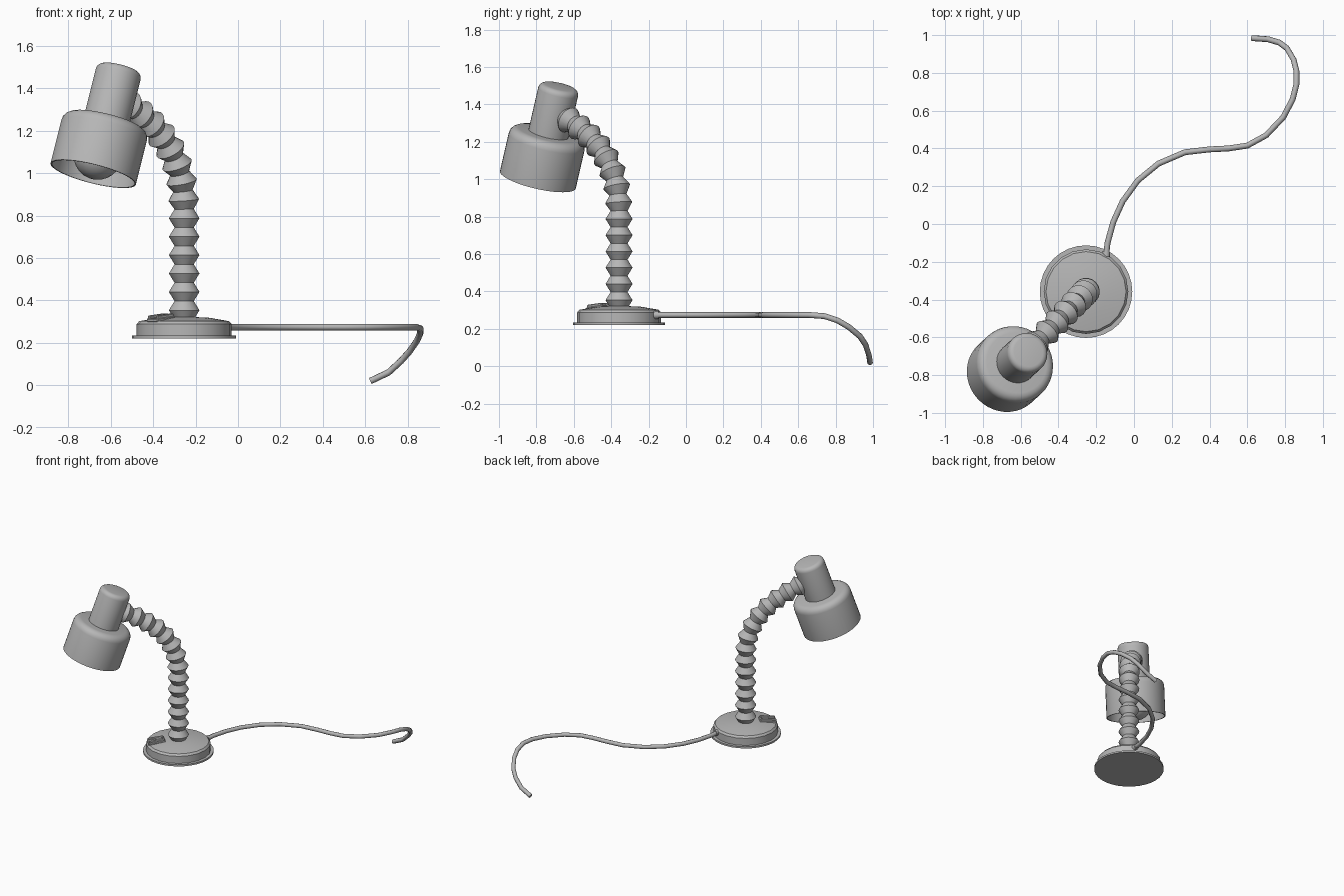
import bpy, bmesh, math
from mathutils import Vector, Matrix

cube = bpy.data.objects.get("Cube")
if cube:
    bpy.data.objects.remove(cube, do_unlink=True)

grey = bpy.data.materials.new("warm_grey")
grey.use_nodes = True
colour = (0.47, 0.47, 0.47, 1)
grey.diffuse_color = colour
grey.node_tree.nodes["Principled BSDF"].inputs["Base Color"].default_value = colour


def finish(name, bm, matrix=None, angle=30):
    bmesh.ops.recalc_face_normals(bm, faces=bm.faces)
    mesh = bpy.data.meshes.new(name)
    bm.to_mesh(mesh)
    bm.free()
    mesh.materials.append(grey)
    obj = bpy.data.objects.new(name, mesh)
    bpy.context.collection.objects.link(obj)
    if matrix:
        obj.matrix_world = matrix
    bpy.ops.object.select_all(action='DESELECT')
    obj.select_set(True)
    bpy.context.view_layer.objects.active = obj
    if angle:
        bpy.ops.object.shade_smooth_by_angle(angle=math.radians(angle))
    return obj


def lathe(name, profile, matrix, sides=32, angle=30):
    """Spin a (radius, height) profile around local z."""
    bm = bmesh.new()
    verts = [bm.verts.new((r, 0, h)) for r, h in profile]
    edges = [bm.edges.new(pair) for pair in zip(verts, verts[1:])]
    bmesh.ops.spin(bm, geom=verts + edges, cent=(0, 0, 0), axis=(0, 0, 1),
                   angle=math.tau, steps=sides, use_duplicate=False)
    bmesh.ops.remove_doubles(bm, verts=bm.verts, dist=0.0005)
    return finish(name, bm, matrix, angle)


def box(name, size, matrix, bevel=0.004):
    bm = bmesh.new()
    bmesh.ops.create_cube(bm, size=1, matrix=Matrix.Diagonal((*size, 1)))
    bmesh.ops.bevel(bm, geom=bm.edges[:], offset=bevel, segments=1, affect='EDGES')
    return finish(name, bm, matrix)


# Round base with a thin foot plate and a shallow domed top
base_xy = Vector((-0.254, -0.358, 0))
at_base = Matrix.Translation(base_xy)
lathe("foot_plate", [(0, 0.221), (0.245, 0.221), (0.245, 0.234), (0, 0.234)], at_base, 32)
lathe("base", [(0, 0.23), (0.224, 0.23), (0.224, 0.288), (0.212, 0.302),
               (0.12, 0.318), (0, 0.324)], at_base, 20, 20)

# Sliding switch on the base, under the lamp head
turn = Matrix.Rotation(math.radians(225), 4, 'Z')
tilt = Matrix.Rotation(math.radians(6), 4, 'Y')
at_switch = at_base @ turn @ Matrix.Translation((0.155, 0, 0.312)) @ tilt
box("switch_plate", (0.12, 0.075, 0.018), at_switch)
for side in (-1, 1):
    box("switch_rail", (0.11, 0.016, 0.02),
        at_switch @ Matrix.Translation((0, side * 0.026, 0.012)))
box("switch_button", (0.045, 0.03, 0.02),
    at_switch @ Matrix.Translation((-0.02, 0, 0.012)))

# Bellows neck: straight riser, then a bend toward the lamp head
bend = [Vector((-0.254, -0.358, 0.82)), Vector((-0.254, -0.358, 1.1)),
        Vector((-0.38, -0.49, 1.23)), Vector((-0.54, -0.655, 1.335))]


def bend_point(t):
    u = 1 - t
    return (bend[0] * u**3 + bend[1] * 3 * u * u * t
            + bend[2] * 3 * u * t * t + bend[3] * t**3)


track = [base_xy + Vector((0, 0, 0.31 + 0.51 * i / 50)) for i in range(50)]
track += [bend_point(i / 80) for i in range(81)]
lengths = [0]
for a, b in zip(track, track[1:]):
    lengths.append(lengths[-1] + (b - a).length)


def along(distance):
    for i in range(len(track) - 1):
        if lengths[i + 1] >= distance or i == len(track) - 2:
            step = track[i + 1] - track[i]
            f = (distance - lengths[i]) / step.length
            return track[i] + step * f, step.normalized()


ridges, sides = 14, 20
bm = bmesh.new()
rings = []
across = Vector((1, -1, 0)).normalized()
for k in range(2 * ridges + 1):
    centre, direction = along(lengths[-1] * k / (2 * ridges))
    radius = 0.073 if k % 2 else 0.046
    other = direction.cross(across)
    rings.append([bm.verts.new(centre + radius * (
        across * math.cos(math.tau * s / sides) + other * math.sin(math.tau * s / sides)))
        for s in range(sides)])
for lower, upper in zip(rings, rings[1:]):
    for s in range(sides):
        n = (s + 1) % sides
        bm.faces.new((lower[s], lower[n], upper[n], upper[s]))
bm.faces.new(rings[0])
bm.faces.new(rings[-1])
finish("bellows_neck", bm)

# Tilted lamp head: open shade, socket housing and bulb
axis = Vector((0.25, 0.23, 1)).normalized()
head = (Matrix.Translation((-0.683, -0.792, 0.997))
        @ axis.to_track_quat('Z', 'Y').to_matrix().to_4x4())


def rounded(radius, top, corner, steps=4):
    return [(radius - corner + corner * math.cos(a), top - corner + corner * math.sin(a))
            for a in (math.pi / 2 * i / steps for i in range(steps + 1))]


outer = [(0.208, 0)] + rounded(0.208, 0.262, 0.045) + [(0, 0.262)]
inner = [(0, 0.254)] + rounded(0.201, 0.254, 0.04)[::-1] + [(0.201, 0), (0.208, 0)]
lathe("shade", outer + inner, head, 40)
lathe("socket_housing", [(0, 0.25), (0.109, 0.25)] + rounded(0.109, 0.527, 0.03) + [(0, 0.527)],
      head, 32)
bm = bmesh.new()
bmesh.ops.create_uvsphere(bm, u_segments=24, v_segments=14, radius=0.115)
finish("bulb", bm, head @ Matrix.Translation((0, 0, 0.092)))
lathe("bulb_neck", [(0.05, 0.16), (0.05, 0.256)], head, 20)

# Power cord: level sweep, then drooping over the edge
flat = 0.274
level = [(-0.15, -0.19), (-0.14, -0.1), (-0.11, 0.01), (-0.06, 0.12), (0.02, 0.23),
         (0.13, 0.32), (0.27, 0.38), (0.4, 0.395), (0.5, 0.4), (0.6, 0.415),
         (0.7, 0.47), (0.79, 0.565), (0.84, 0.66)]
droop = [(0.86, 0.74, 0.268), (0.86, 0.81, 0.245), (0.845, 0.87, 0.21),
         (0.81, 0.93, 0.16), (0.77, 0.96, 0.115), (0.71, 0.978, 0.06), (0.625, 0.984, 0.02)]
path = [(x, y, flat) for x, y in level] + droop
curve = bpy.data.curves.new("power_cord", 'CURVE')
curve.dimensions = '3D'
curve.bevel_depth = 0.0155
curve.bevel_resolution = 2
curve.use_fill_caps = True
spline = curve.splines.new('POLY')
spline.points.add(len(path) - 1)
for point, co in zip(spline.points, path):
    point.co = (*co, 1)
curve.materials.append(grey)
bpy.context.collection.objects.link(bpy.data.objects.new("power_cord", curve))

# Short sleeve where the cord leaves the base
sleeve = (Matrix.Translation((-0.15, -0.185, flat))
          @ Vector((0.01, 0.09, 0)).to_track_quat('Z', 'Y').to_matrix().to_4x4())
lathe("cord_sleeve", [(0, 0), (0.022, 0), (0.02, 0.04), (0, 0.04)], sleeve, 12)
